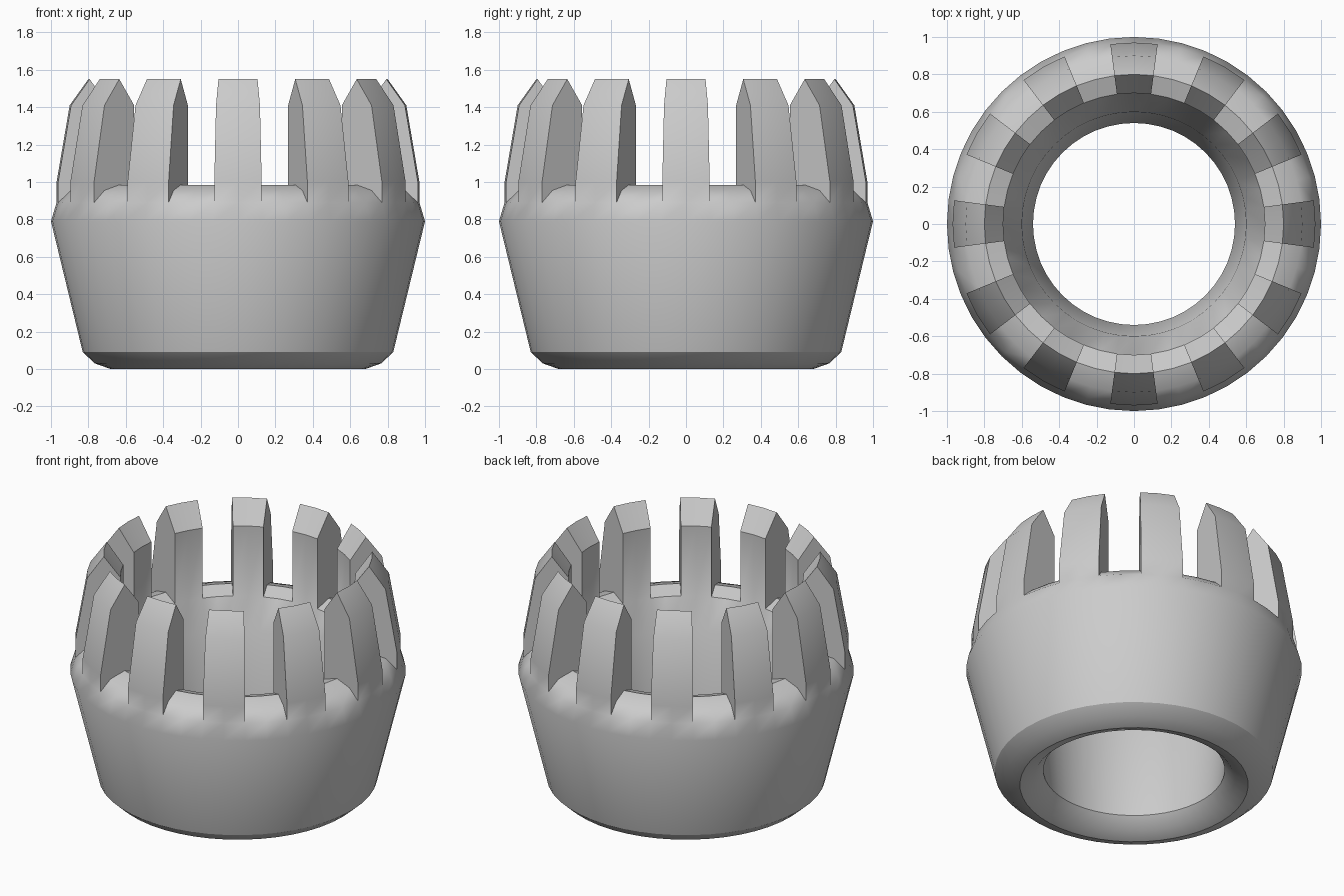
import bpy, bmesh, math

old = bpy.data.objects.get("Cube")
if old:
    bpy.data.objects.remove(old, do_unlink=True)

SEGMENTS = 48
TEETH = 12
PER_TOOTH = SEGMENTS // TEETH

# One flat grey for the whole part
grey = bpy.data.materials.new("light grey")
grey.use_nodes = True
colour = (0.6, 0.6, 0.6, 1)
grey.diffuse_color = colour
grey.node_tree.nodes["Principled BSDF"].inputs["Base Color"].default_value = colour

# Cross-sections as (radius, height)
body = [(0.70, 0.95), (0.60, 0.77), (0.54, 0.10), (0.60, 0.03), (0.68, 0.0),
        (0.765, 0.03), (0.83, 0.09), (1.0, 0.79), (0.97, 0.89)]
gap_floor = [body[-1], (0.90, 0.955), (0.80, 0.985), body[0]]
tooth = [body[-1], (0.97, 1.0), (0.90, 1.41), (0.80, 1.55), (0.70, 1.41), body[0]]

bm = bmesh.new()
cache = {}


def vert(point, step):
    """Shared vertex of a cross-section point at an angular step."""
    key = (point, step % SEGMENTS)
    if key not in cache:
        a = 2 * math.pi * step / SEGMENTS
        cache[key] = bm.verts.new((point[0] * math.cos(a), point[0] * math.sin(a), point[1]))
    return cache[key]


def sweep(path, step):
    """One angular slice of a cross-section."""
    for p, q in zip(path, path[1:]):
        bm.faces.new((vert(p, step), vert(p, step + 1), vert(q, step + 1), vert(q, step)))


# Collar body, with teeth and gaps alternating around the rim
for step in range(SEGMENTS):
    sweep(body, step)
    is_tooth = (step + 1) % PER_TOOTH < PER_TOOTH // 2
    sweep(tooth if is_tooth else gap_floor, step)

# Flat tooth sides
for i in range(TEETH):
    for side in (-1, 1):
        outline = tooth + gap_floor[-2:0:-1]
        bm.faces.new([vert(p, i * PER_TOOTH + side) for p in outline])

bmesh.ops.recalc_face_normals(bm, faces=bm.faces)
mesh = bpy.data.meshes.new("toothed_collar")
bm.to_mesh(mesh)
bm.free()
mesh.materials.append(grey)
collar = bpy.data.objects.new("toothed_collar", mesh)
bpy.context.collection.objects.link(collar)

bpy.ops.object.select_all(action='DESELECT')
collar.select_set(True)
bpy.context.view_layer.objects.active = collar
bpy.ops.object.shade_smooth_by_angle(angle=math.radians(33))
